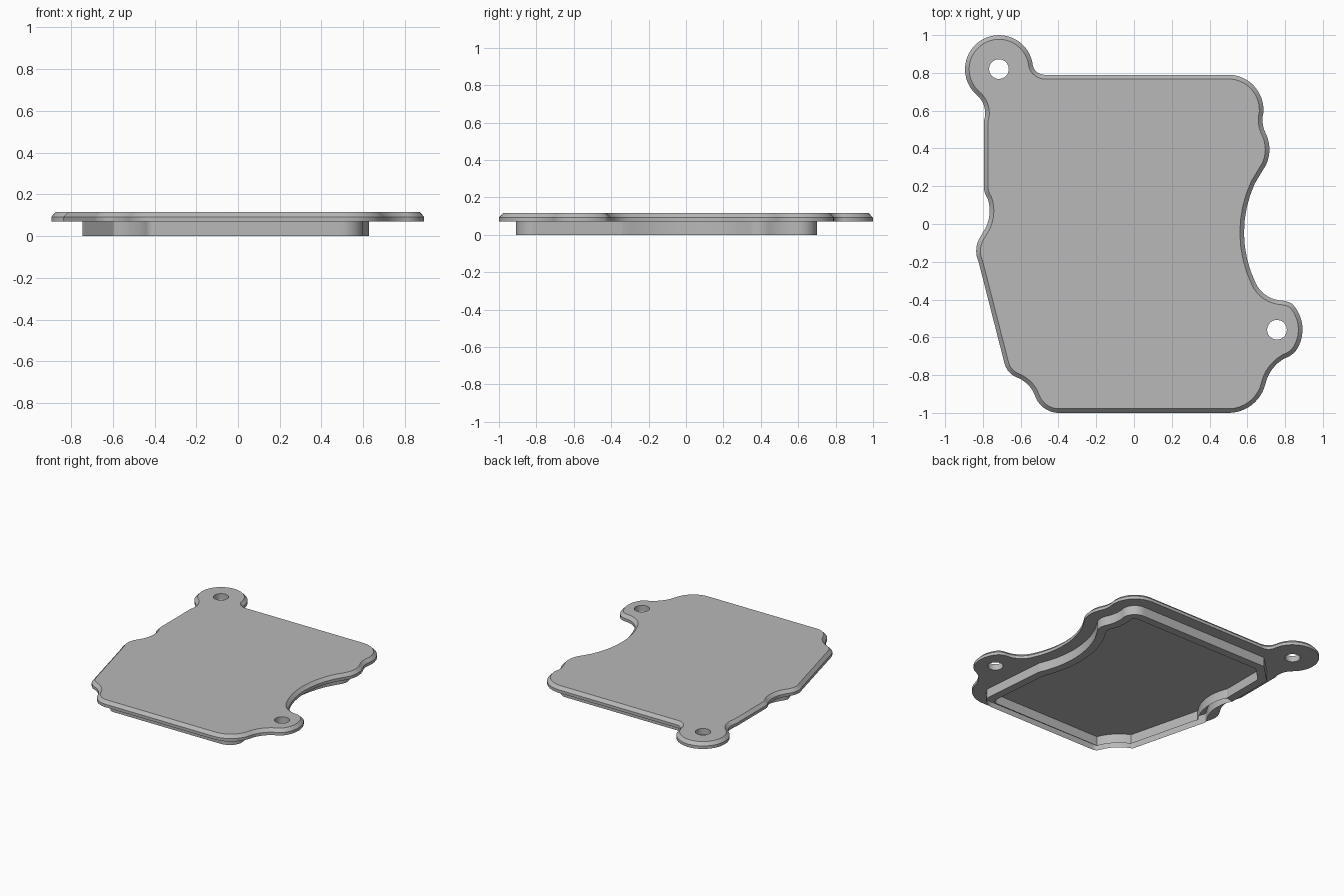
import bpy, bmesh, math
from mathutils import Vector

cube = bpy.data.objects.get("Cube")
if cube:
    bpy.data.objects.remove(cube, do_unlink=True)

grey = bpy.data.materials.new("plain_grey")
grey.use_nodes = True
grey.diffuse_color = (0.48, 0.48, 0.48, 1)
grey.node_tree.nodes["Principled BSDF"].inputs["Base Color"].default_value = (0.48, 0.48, 0.48, 1)

# Key heights and sizes
WALL_TOP, PLATE_LOW, PLATE_MID, PLATE_TOP = 0.08, 0.07, 0.092, 0.115
CHAMFER, WALL_INSET, WALL_THICK = 0.022, 0.09, 0.06
HOLE_CENTRES, HOLE_RADIUS = [(-0.715, 0.82), (0.757, -0.56)], 0.052

# Outline stretches: x, y and the turn in degrees of the arc to the next point
front_ear = [(0.5, -1, 75), (0.695, -0.85, -50), (0.8, -0.71, 45),
             (0.87, -0.65, 70), (0.84, -0.425, 30), (0.78, -0.405, -60)]
left_side = [(0.645, -0.315, -51), (0.64, 0.215, 0), (0.7, 0.315, 48),
             (0.7, 0.475, -43), (0.685, 0.59, 94), (0.5, 0.79, 0)]
back_ear = [(-0.475, 0.79, -85), (-0.537, 0.85, 220), (-0.831, 0.682, -68),
            (-0.795, 0.545, 0)]
right_side = [(-0.795, 0.2, 34), (-0.775, 0.135, -45), (-0.785, -0.02, 0),
              (-0.815, -0.07, 56), (-0.823, -0.2, 0), (-0.685, -0.74, 50),
              (-0.625, -0.81, -40), (-0.535, -0.885, 0), (-0.515, -0.93, 62),
              (-0.395, -1, 0)]
# The wall under the plate leaves both ears out
front_corner = [(0.5, -1, 80), (0.69, -0.83, 0)]
back_corner = [(-0.6, 0.79, 0), (-0.795, 0.6, 0)]


def trace(path, straight_step=2.0):
    """Turn a list of arcs and lines into a closed list of points."""
    pts = []
    for (x, y, turn), (nx, ny, _) in zip(path, path[1:] + path[:1]):
        a, b = Vector((x, y)), Vector((nx, ny))
        chord = b - a
        if turn == 0:
            n = max(1, math.ceil(chord.length / straight_step))
            pts += [a.lerp(b, i / n) for i in range(n)]
            continue
        t = math.radians(turn)
        side = Vector((-chord.y, chord.x))
        centre = (a + b) / 2 + side / (2 * math.tan(t / 2))
        arm = a - centre
        n = max(4, round(abs(turn) / 6))
        for i in range(n):
            c, s = math.cos(t * i / n), math.sin(t * i / n)
            pts.append(centre + Vector((arm.x * c - arm.y * s, arm.x * s + arm.y * c)))
    return pts


def inset(pts, d, prune=False):
    """Move a closed counter-clockwise outline inwards by d."""
    out = []
    for i, p in enumerate(pts):
        u = (p - pts[i - 1]).normalized()
        v = (pts[(i + 1) % len(pts)] - p).normalized()
        m = (u + v).normalized()
        out.append(p + Vector((-m.y, m.x)) * d / max(0.5, m.dot(u)))
    if prune:
        out = [q for q in out if min((q - p).length for p in pts) > d * 0.97]
    return out


def circle(centre, r, n=40):
    return [Vector(centre) + r * Vector((math.cos(math.tau * i / n), math.sin(math.tau * i / n)))
            for i in range(n)]


def solid(name, stacks):
    """Skin each stack of (points, z) rings, then cap the bottom and the top."""
    bm = bmesh.new()
    ends = ([], [])
    for stack in stacks:
        rings = [[bm.verts.new((p.x, p.y, z)) for p in pts] for pts, z in stack]
        for lo, hi in zip(rings, rings[1:]):
            for i in range(len(lo)):
                bm.faces.new((lo[i - 1], lo[i], hi[i], hi[i - 1]))
        for end, ring in zip(ends, (rings[0], rings[-1])):
            end += [bm.edges.get((ring[i - 1], ring[i])) for i in range(len(ring))]
    for end in ends:
        bmesh.ops.triangle_fill(bm, use_beauty=True, use_dissolve=False, edges=end)
    bmesh.ops.recalc_face_normals(bm, faces=bm.faces)
    mesh = bpy.data.meshes.new(name)
    bm.to_mesh(mesh)
    bm.free()
    mesh.materials.append(grey)
    obj = bpy.data.objects.new(name, mesh)
    bpy.context.collection.objects.link(obj)
    bpy.ops.object.select_all(action='DESELECT')
    obj.select_set(True)
    bpy.context.view_layer.objects.active = obj
    bpy.ops.object.shade_smooth_by_angle(angle=math.radians(30))
    return obj


# Cover plate with chamfered top edge and two screw holes
edge = trace(front_ear + left_side + back_ear + right_side)
holes = [circle(c, HOLE_RADIUS) for c in HOLE_CENTRES]
solid("cover_plate",
      [[(edge, PLATE_LOW), (edge, PLATE_MID), (inset(edge, CHAMFER), PLATE_TOP)]]
      + [[(h, PLATE_LOW), (h, PLATE_TOP)] for h in holes])

# Locating wall around the open pocket on the underside
body = trace(front_corner + left_side + back_corner + right_side, 0.02)
outer = inset(body, WALL_INSET, True)
inner = inset(body, WALL_INSET + WALL_THICK, True)
solid("locating_wall", [[(ring, 0), (ring, WALL_TOP)] for ring in (outer, inner)])
